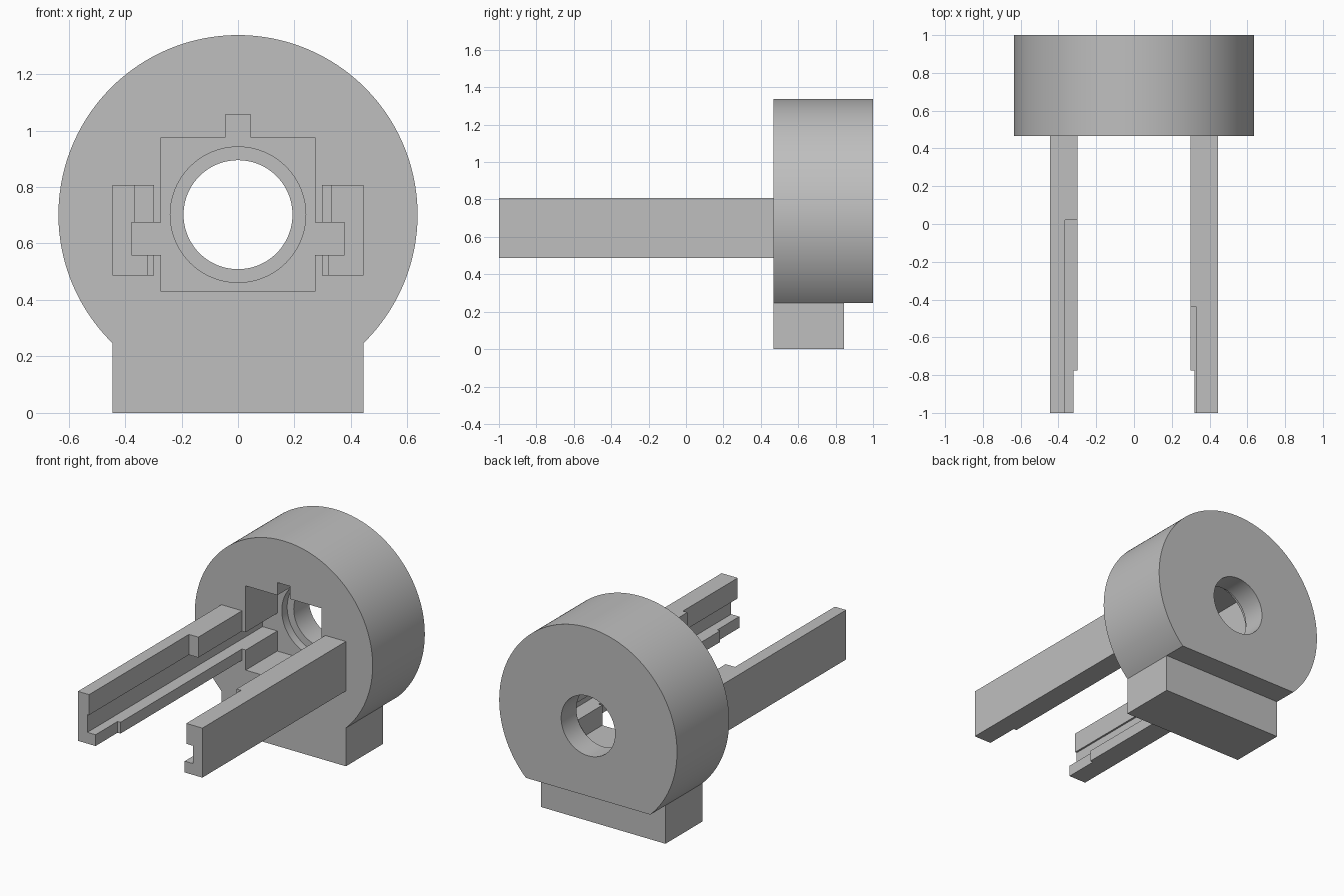
import bpy
import bmesh
from math import sin, cos, pi, sqrt, atan2, radians

cube = bpy.data.objects.get("Cube")
if cube:
    bpy.data.objects.remove(cube, do_unlink=True)

GREY = (0.52, 0.52, 0.52, 1.0)
grey = bpy.data.materials.new("plain grey")
grey.use_nodes = True
grey.diffuse_color = GREY
grey.node_tree.nodes["Principled BSDF"].inputs["Base Color"].default_value = GREY

FRONT, STEP, BACK = 0.467, 0.845, 1.0   # depth of the housing
FLOOR = 0.79                            # floor of the pocket
CZ, R = 0.702, 0.636                    # ring centre height and radius
TAB = 0.445                             # half width of foot and arms
SLOT_LOW, SLOT_HIGH = 0.56, 0.675       # groove heights


def extrude(name, points, y0, y1):
    """Prism from an x-z outline running from y0 to y1."""
    bm = bmesh.new()
    face = bm.faces.new([bm.verts.new((x, y0, z)) for x, z in points])
    moved = bmesh.ops.extrude_face_region(bm, geom=[face])["geom"]
    verts = [v for v in moved if isinstance(v, bmesh.types.BMVert)]
    bmesh.ops.translate(bm, verts=verts, vec=(0, y1 - y0, 0))
    bmesh.ops.recalc_face_normals(bm, faces=bm.faces)
    mesh = bpy.data.meshes.new(name)
    bm.to_mesh(mesh)
    bm.free()
    mesh.materials.append(grey)
    obj = bpy.data.objects.new(name, mesh)
    bpy.context.collection.objects.link(obj)
    return obj


def box(name, xa, xb, y0, y1, z0, z1):
    return extrude(name, [(xa, z0), (xb, z0), (xb, z1), (xa, z1)], y0, y1)


def arc(radius, start, end, count):
    return [(radius * cos(start + (end - start) * i / count),
             CZ + radius * sin(start + (end - start) * i / count))
            for i in range(count + 1)]


def cylinder(name, radius, y0, y1):
    return extrude(name, arc(radius, 0, 2 * pi, 96)[:-1], y0, y1)


def cut(obj, cutters):
    """Subtract the cutters, apply, and discard them."""
    bpy.context.view_layer.objects.active = obj
    for cutter in cutters:
        cutter.hide_render = True
        mod = obj.modifiers.new("cut", "BOOLEAN")
        mod.operation = "DIFFERENCE"
        mod.solver = "EXACT"
        mod.object = cutter
        bpy.ops.object.modifier_apply(modifier=mod.name)
        bpy.data.objects.remove(cutter, do_unlink=True)


# Round housing with its foot
drop = sqrt(R * R - TAB * TAB)
corner = atan2(-drop, TAB)
outline = arc(R, corner, pi - corner, 128) + [(-TAB, 0), (TAB, 0)]
housing = extrude("housing", outline, FRONT, BACK)

# Cross-shaped pocket, stepped bore, and the foot's shorter back
cut(housing, [
    box("foot_cutter", -1, 1, STEP, 1.2, -0.2, CZ - drop),
    box("pocket_cutter", -0.272, 0.272, 0.3, FLOOR, 0.43, 0.975),
    box("key_cutter", -0.045, 0.045, 0.3, FLOOR, 0.9, 1.057),
    box("slot_cutter", -0.377, 0.377, 0.3, FLOOR, SLOT_LOW, SLOT_HIGH),
    cylinder("recess_cutter", 0.24, 0.6, STEP),
    cylinder("bore_cutter", 0.193, 0.6, 1.2),
])

# Grooved arms; the upper lip is relieved by a different amount on each side
for name, side, lip, lip_end in (("right_arm", -1, 0.365, 0.02),
                                 ("left_arm", 1, 0.33, -0.44)):
    arm = box(name, side * 0.298, side * TAB, -1, FRONT, 0.487, 0.807)
    cut(arm, [
        box("groove_cutter", side * 0.2, side * 0.377, -1.2, 0.6,
            SLOT_LOW, SLOT_HIGH),
        box("upper_cutter", side * 0.2, side * lip, -1.2, lip_end, 0.62, 0.9),
        box("lower_cutter", side * 0.2, side * 0.319, -1.2, -0.775, 0.4, 0.62),
    ])

# Smooth the round surfaces, keeping the edges crisp
bpy.ops.object.select_all(action="DESELECT")
housing.select_set(True)
bpy.context.view_layer.objects.active = housing
bpy.ops.object.shade_smooth_by_angle(angle=radians(30))
